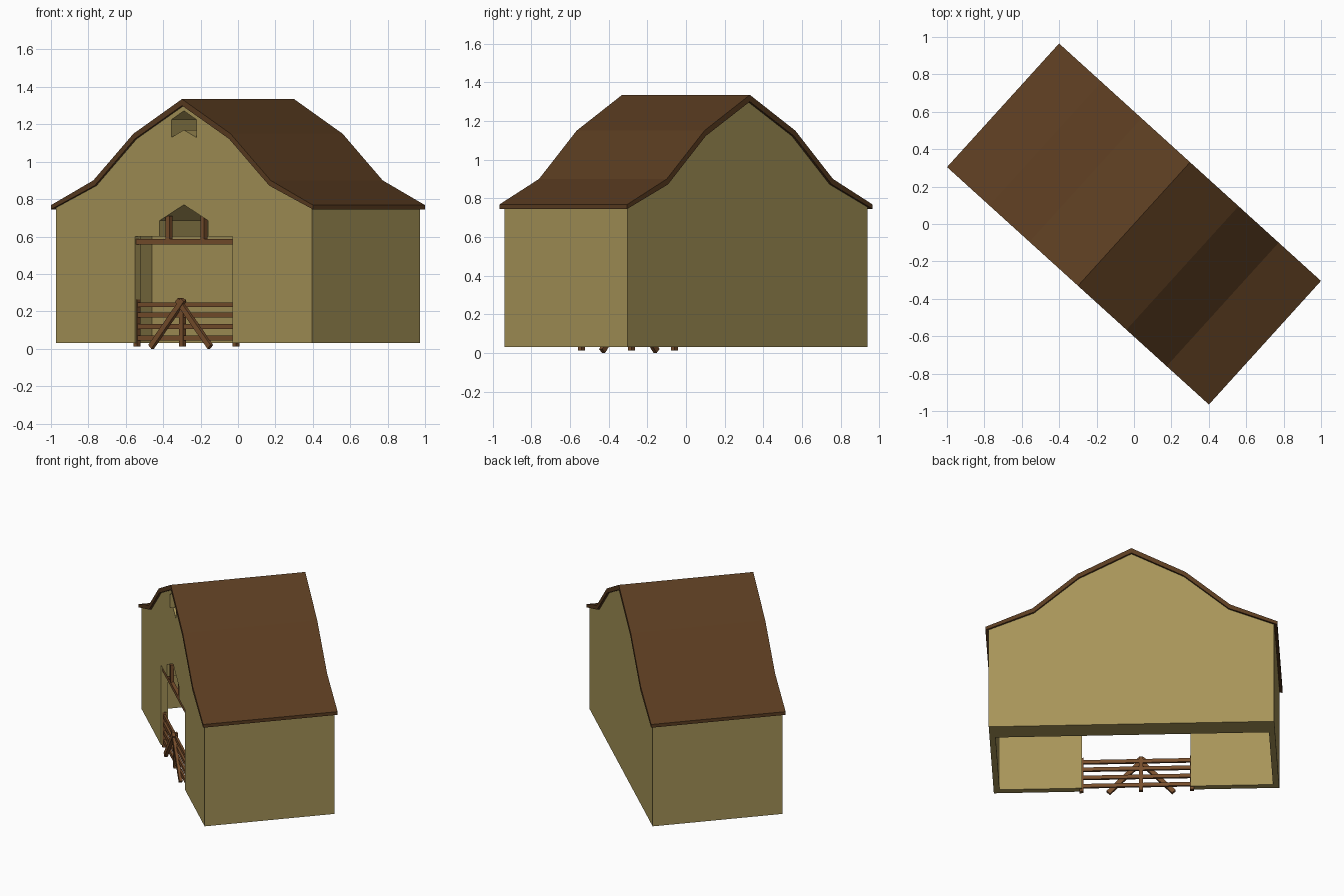
import bpy, bmesh
from math import radians
from mathutils import Matrix, Vector

if "Cube" in bpy.data.objects:
    bpy.data.objects.remove(bpy.data.objects["Cube"])

TURN = Matrix.Rotation(radians(-42.2), 4, 'Z')  # whole barn sits turned on its spot


def material(name, rgb):
    m = bpy.data.materials.new(name)
    m.diffuse_color = (*rgb, 1)
    m.use_nodes = True
    m.node_tree.nodes["Principled BSDF"].inputs["Base Color"].default_value = m.diffuse_color
    return m


WALL = material("plaster", (0.39, 0.30, 0.10))
ROOF = material("roof_brown", (0.105, 0.046, 0.015))
WOOD = material("wood", (0.19, 0.078, 0.026))


def prism(name, profile, v0, v1, mat=None):
    """Extrude a (width, height) profile from depth v0 to v1."""
    bm = bmesh.new()
    face = bm.faces.new([bm.verts.new((u, v0, z)) for u, z in profile])
    ext = bmesh.ops.extrude_face_region(bm, geom=[face])
    verts = [g for g in ext["geom"] if isinstance(g, bmesh.types.BMVert)]
    bmesh.ops.translate(bm, verts=verts, vec=(0, v1 - v0, 0))
    bmesh.ops.recalc_face_normals(bm, faces=bm.faces)
    bm.transform(TURN)
    me = bpy.data.meshes.new(name)
    bm.to_mesh(me)
    bm.free()
    ob = bpy.data.objects.new(name, me)
    bpy.context.collection.objects.link(ob)
    if mat:
        me.materials.append(mat)
    return ob


def rect(u0, u1, z0, z1):
    return [(u0, z0), (u1, z0), (u1, z1), (u0, z1)]


def bar(p, q, width):
    """Slanted rectangle profile running from p to q."""
    p, q = Vector(p), Vector(q)
    d = (q - p).normalized() * width / 2
    n = Vector((-d.y, d.x))
    return [tuple(p + n), tuple(p - n), tuple(q - n), tuple(q + n)]


def mirrored(half):
    """Complete a half profile that starts on the centre line."""
    return [(-u, z) for u, z in reversed(half)] + half[1:]


def cut(target, name, profile, v0, v1):
    cutter = prism(name, profile, v0, v1)
    cutter.hide_render = True
    cutter.hide_viewport = True
    mod = target.modifiers.new(name, 'BOOLEAN')
    mod.operation = 'DIFFERENCE'
    mod.solver = 'EXACT'
    mod.object = cutter


# Roof: bent shell
outer = mirrored([(0, 1.335), (0.35, 1.15), (0.64, 0.90), (0.945, 0.768)])
inner = mirrored([(0, 1.30), (0.34, 1.122), (0.63, 0.872), (0.945, 0.745)])
prism("roof", outer + inner[::-1], -0.446, 0.446, ROOF)

# Walls
gable = mirrored([(0, 1.302), (0.34, 1.124), (0.63, 0.874), (0.924, 0.756)])
walls = prism("walls", gable + [(0.924, 0.03), (-0.924, 0.03)], -0.431, 0.431, WALL)
cut(walls, "stable_cutter", rect(-0.885, 0.885, -0.1, 0.6), -0.386, 0.29)
cut(walls, "door_cutter", rect(-0.352, 0.352, -0.1, 0.6), -0.6, -0.3)
cut(walls, "passage_cutter",
    [(-0.175, 0.5), (0.175, 0.5), (0.175, 0.685), (0, 0.77), (-0.175, 0.685)], -0.6, 0.28)
cut(walls, "loft_hatch_cutter",
    [(-0.09, 1.13), (0, 1.17), (0.09, 1.13), (0.09, 1.225), (0, 1.272), (-0.09, 1.225)],
    -0.6, -0.2)

# Gate posts and rails
for i, u in enumerate((-0.36, -0.03, 0.355)):
    prism(f"gate_post_{i + 1}", rect(u - 0.013, u + 0.013, 0.012, 0.262), -0.421, -0.395, WOOD)
for i, z in enumerate((0.057, 0.119, 0.18, 0.235)):
    prism(f"gate_rail_{i + 1}", rect(-0.365, 0.36, z - 0.013, z + 0.013), -0.416, -0.401, WOOD)

# Crossed braces in front of the gate
for side, name in ((-1, "left"), (1, "right")):
    prism(f"gate_brace_{name}",
          bar((-0.03 + side * 0.212, 0.01), (-0.03 - side * 0.022, 0.262), 0.03),
          -0.434 + side * 0.002, -0.412 + side * 0.002, WOOD)

# Door beam and short posts above it
prism("door_beam", rect(-0.355, 0.355, 0.558, 0.586), -0.422, -0.398, WOOD)
for side, name in ((-1, "left"), (1, "right")):
    prism(f"passage_post_{name}", rect(side * 0.125 - 0.014, side * 0.125 + 0.014, 0.58, 0.71),
          -0.422, -0.398, WOOD)
